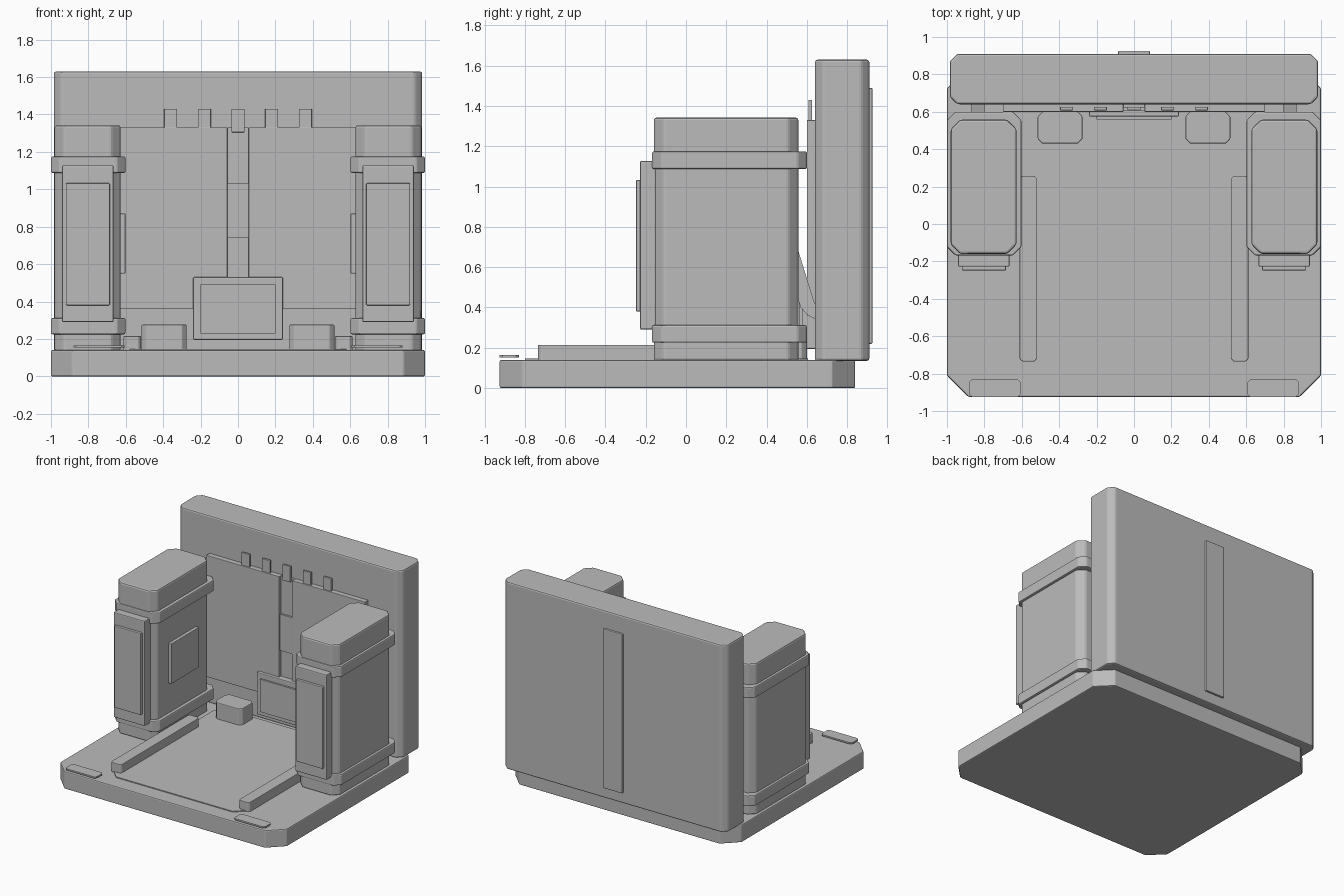
import bpy, bmesh

if "Cube" in bpy.data.objects:
    bpy.data.objects.remove(bpy.data.objects["Cube"])

grey = bpy.data.materials.new("plain_grey")
grey.diffuse_color = (0.5, 0.5, 0.5, 1)
grey.use_nodes = True
grey.node_tree.nodes["Principled BSDF"].inputs["Base Color"].default_value = grey.diffuse_color


def finish(name, bm, bevel):
    bmesh.ops.recalc_face_normals(bm, faces=bm.faces)
    me = bpy.data.meshes.new(name)
    bm.to_mesh(me)
    bm.free()
    me.materials.append(grey)
    ob = bpy.data.objects.new(name, me)
    bpy.context.collection.objects.link(ob)
    if bevel:
        m = ob.modifiers.new("edge", 'BEVEL')
        m.width, m.segments, m.limit_method = bevel, 2, 'ANGLE'
        m.angle_limit = 0.6
    return ob


def extrude(name, pts, vec, bevel=0.0):
    """Closed outline swept along a vector."""
    bm = bmesh.new()
    f = bm.faces.new([bm.verts.new(p) for p in pts])
    r = bmesh.ops.extrude_face_region(bm, geom=[f], use_keep_orig=True)
    vs = [g for g in r['geom'] if isinstance(g, bmesh.types.BMVert)]
    bmesh.ops.translate(bm, verts=vs, vec=vec)
    return finish(name, bm, bevel)


def block(name, x, y, z, cut=0.0, bevel=0.0):
    """Box given by ranges, with its vertical corners cut at 45 degrees."""
    (x0, x1), (y0, y1), (z0, z1) = sorted(x), y, z
    c = cut
    if c:
        p = [(x0 + c, y0), (x1 - c, y0), (x1, y0 + c), (x1, y1 - c),
             (x1 - c, y1), (x0 + c, y1), (x0, y1 - c), (x0, y0 + c)]
    else:
        p = [(x0, y0), (x1, y0), (x1, y1), (x0, y1)]
    return extrude(name, [(a, b, z0) for a, b in p], (0, 0, z1 - z0), bevel)


# Floor slab and raised floor panel
block("floor_slab", (-1, 1), (-0.925, 0.84), (0, 0.14), 0.115, 0.008)
block("floor_panel", (-0.59, 0.59), (-0.80, 0.605), (0.135, 0.147), 0.075)

# Back wall with its rear strip
block("back_wall", (-0.985, 0.985), (0.64, 0.91), (0.135, 1.63), 0.04, 0.012)
block("rear_strip", (-0.085, 0.085), (0.90, 0.926), (0.22, 1.49), 0, 0.006)

# Centre strip on the wall
block("centre_strip", (-0.055, 0.055), (0.622, 0.65), (0.5, 1.33))
block("centre_strip_cover", (-0.055, 0.055), (0.607, 0.63), (0.74, 1.03))

# Wall clips
for i in range(-2, 3):
    x = i * 0.18
    block("wall_clip", (x - 0.035, x + 0.035), (0.608, 0.626), (1.305, 1.43), 0, 0.003)

# Console box with screen
block("console_box", (-0.24, 0.24), (0.575, 0.65), (0.195, 0.53), 0, 0.006)
block("console_screen", (-0.2, 0.2), (0.56, 0.58), (0.23, 0.49))

for s in (-1, 1):
    side = "left_" if s < 0 else "right_"

    def part(name, x, *args):
        block(side + name, (s * x[0], s * x[1]), *args)

    # Wall panel
    part("wall_panel", (0.057, 0.70), (0.60, 0.65), (0.36, 1.33), 0, 0.003)

    # Tower: shaft, cap, foot and two bands
    part("tower_shaft", (0.628, 0.98), (-0.16, 0.558), (0.135, 1.342), 0.05, 0.012)
    for n, z in (("lower_band", (0.225, 0.312)), ("upper_band", (1.087, 1.175))):
        part("tower_" + n, (0.602, 1.0), (-0.168, 0.60), z, 0.045, 0.008)

    # Front and inner plates of the tower
    part("tower_front_plate", (0.665, 0.94), (-0.228, -0.15), (0.29, 1.128), 0, 0.007)
    part("tower_front_inset", (0.685, 0.92), (-0.248, -0.22), (0.38, 1.033), 0, 0.005)
    part("tower_inner_plate", (0.602, 0.64), (0.02, 0.37), (0.55, 0.87), 0, 0.004)

    # Sloping brace from tower to wall
    prof = [(0.50, 0.88), (0.555, 0.69), (0.645, 0.40), (0.645, 0.34),
            (0.60, 0.365), (0.57, 0.40), (0.50, 0.60)]
    extrude(side + "brace", [(s * 0.80, y, z) for y, z in prof], (s * 0.07, 0, 0))

    # Floor rail, floor block and front corner pad
    part("floor_rail", (0.518, 0.612), (-0.735, 0.257), (0.135, 0.215), 0.015, 0.004)
    part("floor_block", (0.275, 0.515), (0.43, 0.60), (0.135, 0.277), 0.025, 0.006)
    part("corner_pad", (0.607, 0.88), (-0.925, -0.83), (0.153, 0.165), 0.015)
